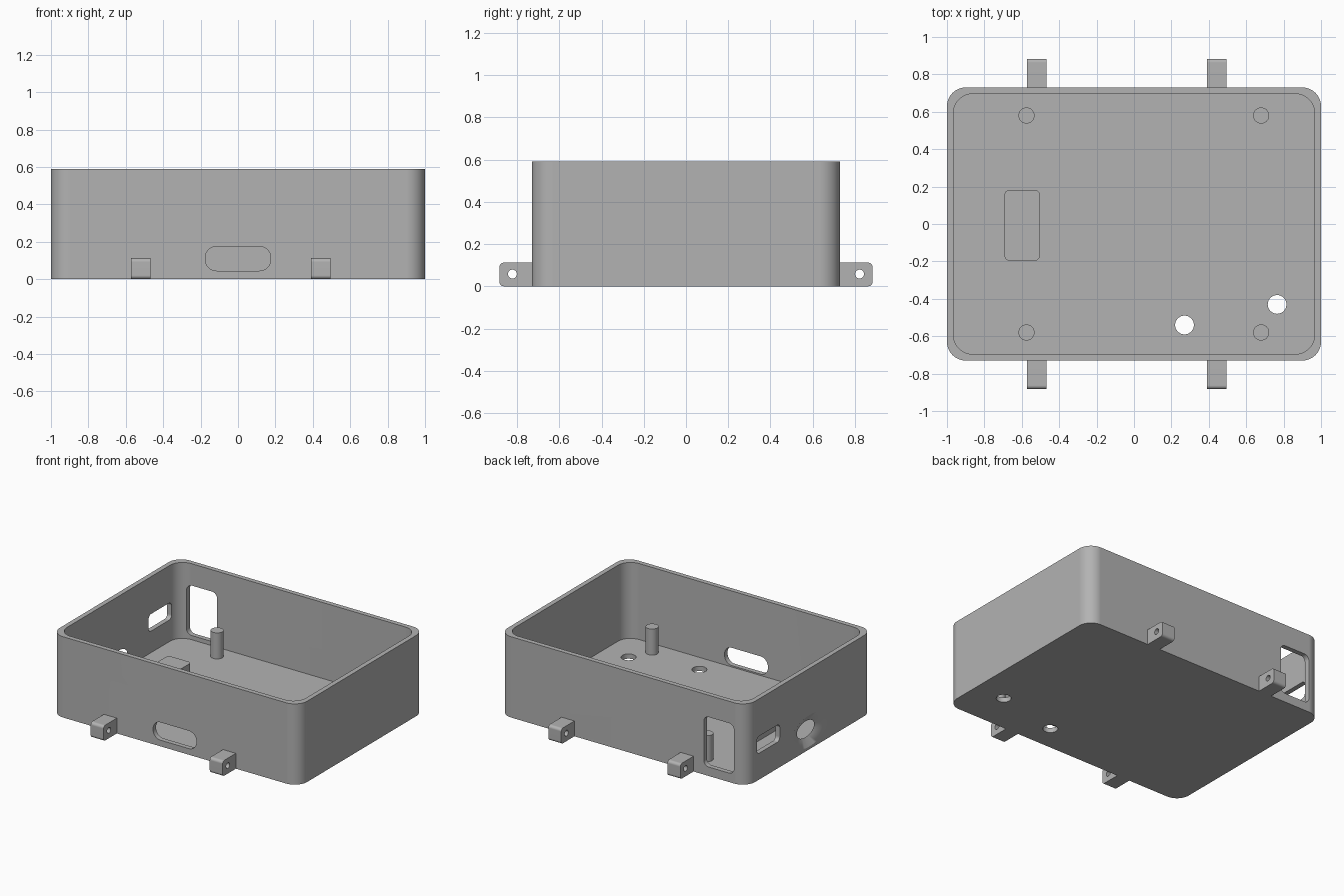
import bpy, bmesh
from math import sin, cos, pi, radians
from mathutils import Vector

if "Cube" in bpy.data.objects:
    bpy.data.objects.remove(bpy.data.objects["Cube"], do_unlink=True)

grey = bpy.data.materials.new("plain grey")
grey.use_nodes = True
COLOUR = (0.45, 0.45, 0.45, 1)
grey.diffuse_color = COLOUR
grey.node_tree.nodes["Principled BSDF"].inputs["Base Color"].default_value = COLOUR

# Maps a flat outline (u, v) and a depth w onto the chosen axis
PLACE = {"X": lambda u, v, w: Vector((w, u, v)),
         "Y": lambda u, v, w: Vector((u, w, v)),
         "Z": lambda u, v, w: Vector((u, v, w))}


def rounded(w, h, r, steps=10):
    pts = []
    for k, (sx, sy) in enumerate([(1, 1), (-1, 1), (-1, -1), (1, -1)]):
        for i in range(steps + 1):
            a = (k + i / steps) * pi / 2
            pts.append((sx * (w / 2 - r) + r * cos(a), sy * (h / 2 - r) + r * sin(a)))
    return pts


def ellipse(a, b, n=48):
    return [(a * cos(2 * pi * i / n), b * sin(2 * pi * i / n)) for i in range(n)]


def loft(name, axis, centre, start, end, lo, hi):
    """Solid between two outlines placed at depths lo and hi along an axis."""
    bm = bmesh.new()
    cu, cv = centre
    rings = [[bm.verts.new(PLACE[axis](u + cu, v + cv, d)) for u, v in pts]
             for pts, d in ((start, lo), (end, hi))]
    a, b = rings
    bm.faces.new(a)
    bm.faces.new(b)
    n = len(a)
    for i in range(n):
        j = (i + 1) % n
        bm.faces.new((a[i], a[j], b[j], b[i]))
    bmesh.ops.recalc_face_normals(bm, faces=bm.faces)
    mesh = bpy.data.meshes.new(name)
    bm.to_mesh(mesh)
    bm.free()
    mesh.materials.append(grey)
    ob = bpy.data.objects.new(name, mesh)
    bpy.context.collection.objects.link(ob)
    return ob


def prism(name, axis, centre, outline, lo, hi):
    return loft(name, axis, centre, outline, outline, lo, hi)


def activate(ob):
    bpy.ops.object.select_all(action="DESELECT")
    ob.select_set(True)
    bpy.context.view_layer.objects.active = ob


def cut(ob, cutter):
    activate(ob)
    mod = ob.modifiers.new("cut", "BOOLEAN")
    mod.operation = "DIFFERENCE"
    mod.solver = "EXACT"
    mod.object = cutter
    bpy.ops.object.modifier_apply(modifier=mod.name)
    bpy.data.objects.remove(cutter, do_unlink=True)


def finish(ob):
    activate(ob)
    bpy.ops.object.shade_smooth_by_angle(angle=radians(30))
    mod = ob.modifiers.new("even shading", "WEIGHTED_NORMAL")
    mod.keep_sharp = True


WALL, HEIGHT = 0.035, 0.59

# Open tray with rounded corners
tray = prism("tray", "Z", (0, 0), rounded(2, 1.46, 0.1), 0, HEIGHT)
cut(tray, prism("hollow", "Z", (0, 0), rounded(1.93, 1.39, 0.1), WALL, 1))

# Front slot, back window, side slot
cut(tray, prism("front_slot", "Y", (0, 0.11), rounded(0.35, 0.13, 0.06), -0.8, -0.6))
cut(tray, prism("back_window", "Y", (-0.777, 0.248), rounded(0.243, 0.365, 0.04), 0.6, 0.8))
cut(tray, prism("side_slot", "X", (0.478, 0.255), rounded(0.265, 0.125, 0.03), -1.1, -0.9))

# Flared oval opening in the side wall
cut(tray, loft("oval_flare", "X", (0, 0.135), ellipse(0.244, 0.126),
               ellipse(0.076, 0.047), -1.007, -0.958))

# Floor holes
for spot in [(0.27, -0.54), (0.765, -0.43)]:
    cut(tray, prism("floor_hole", "Z", spot, ellipse(0.05, 0.05), -0.1, 0.1))
finish(tray)

# Standing posts
for x in (-0.575, 0.68):
    for y in (-0.58, 0.58):
        finish(prism("post", "Z", (x, y), ellipse(0.043, 0.043, 32), WALL - 0.01, 0.225))

# Raised pad on the floor
finish(prism("floor_pad", "Z", (-0.598, -0.007), rounded(0.19, 0.38, 0.03), WALL - 0.01, 0.16))

# Mounting lugs with cross holes
for x in (-0.52, 0.442):
    for side in (-1, 1):
        lug = prism("mounting_lug", "X", (side * 0.793, 0.056),
                    rounded(0.18, 0.112, 0.02, 6), x - 0.052, x + 0.052)
        cut(lug, prism("lug_hole", "X", (side * 0.822, 0.058),
                       ellipse(0.021, 0.021, 24), x - 0.2, x + 0.2))
        finish(lug)
